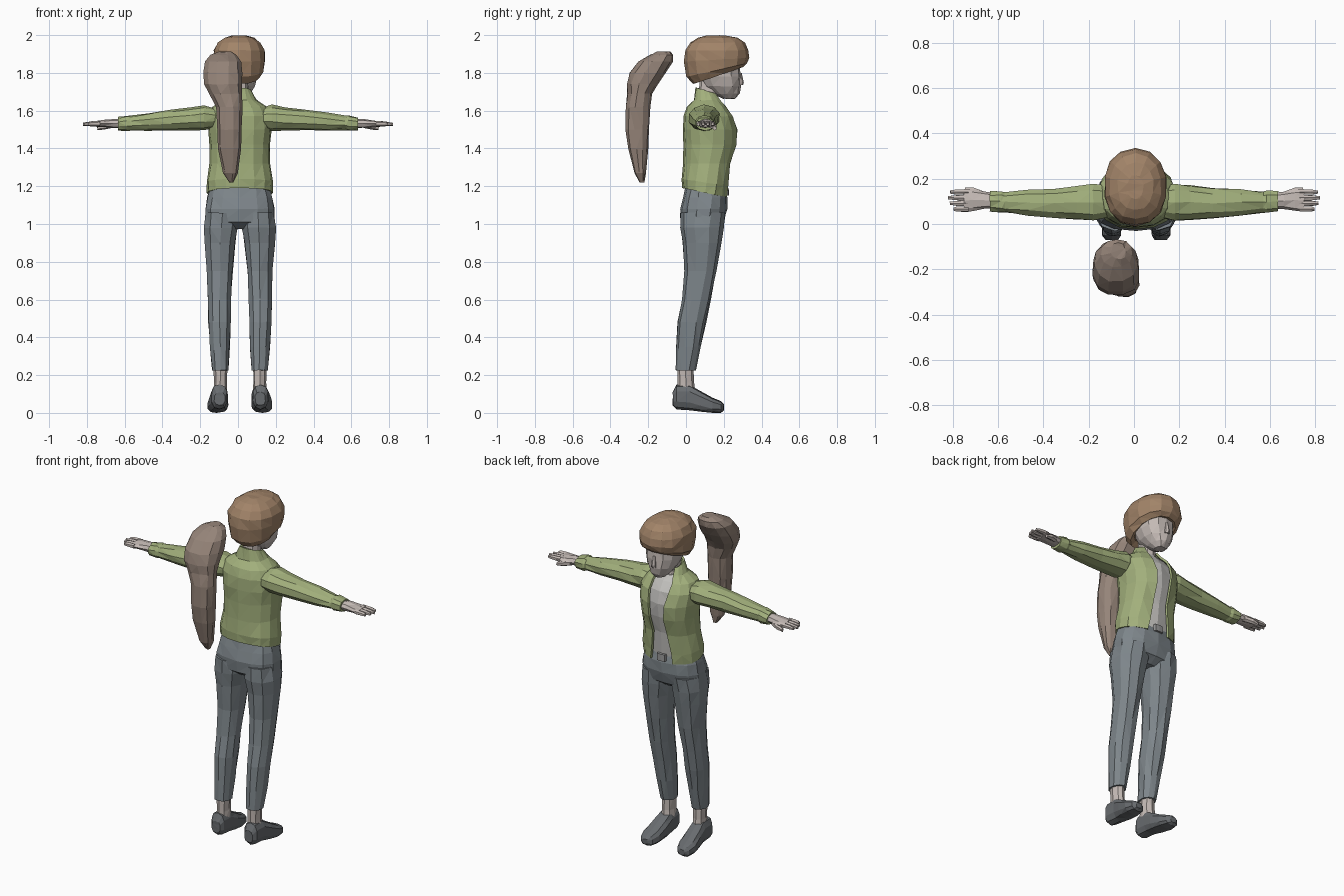
import bpy, bmesh, math, random
random.seed(4)

COLORS = {
    "hair": (0.36, 0.23, 0.14), "ponytail": (0.30, 0.23, 0.19),
    "jacket": (0.36, 0.43, 0.20), "shirt": (0.55, 0.54, 0.52),
    "skin": (0.55, 0.49, 0.46), "trousers": (0.21, 0.24, 0.26),
    "shoe": (0.14, 0.15, 0.16), "buckle": (0.30, 0.30, 0.30),
}
MATS = {}
for key, rgb in COLORS.items():
    MATS[key] = bpy.data.materials.new(key)
    MATS[key].diffuse_color = (*rgb, 1)


def loft(name, mat, rows, axis="z", n=10, s=1, cx=0.0, p=0.9, jit=0.003, thick=0):
    """Rows: (t, centre a, radius a, b min, b max, tilt, gap half angle).
    t runs along axis; a and b span the cross-section."""
    bm = bmesh.new()
    rings = []
    for row in rows:
        t, ca, ra, b0, b1 = row[:5]
        tilt = row[5] if len(row) > 5 else 0
        gap = row[6] if len(row) > 6 else 0
        cb, rb = (b0 + b1) / 2, (b1 - b0) / 2
        ring = []
        for k in range(n):
            f = k / (n - 1) if gap else k / n
            th = math.pi / 2 + gap + f * (2 * math.pi - 2 * gap)
            c, d = math.cos(th), math.sin(th)
            j = lambda: random.uniform(-jit, jit)
            a = ca + ra * math.copysign(abs(c) ** p, c) + j()
            b = cb + rb * math.copysign(abs(d) ** p, d) + j()
            tt = t + tilt * (b - cb) + j() * 0.5
            x, y, z = {"z": (a, b, tt), "x": (tt, a, b), "y": (a, tt, b)}[axis]
            ring.append(bm.verts.new((cx + s * x, y, max(z, 0))))
        rings.append(ring)
    for r0, r1 in zip(rings, rings[1:]):
        for k in range(n - 1 if thick else n):
            m = (k + 1) % n
            bm.faces.new((r0[k], r0[m], r1[m], r1[k]))
    if not thick:
        bm.faces.new(rings[0][::-1])
        bm.faces.new(rings[-1])
        bmesh.ops.recalc_face_normals(bm, faces=bm.faces)
    bmesh.ops.triangulate(bm, faces=bm.faces)
    me = bpy.data.meshes.new(name)
    bm.to_mesh(me)
    bm.free()
    me.materials.append(MATS[mat])
    ob = bpy.data.objects.new(name, me)
    bpy.context.collection.objects.link(ob)
    if thick:
        mod = ob.modifiers.new("thickness", "SOLIDIFY")
        mod.thickness = thick
        mod.offset = -1
    return ob


C = 0.01  # body centre line

# Head, nose and neck
loft("head", "skin", [
    (1.663, 0, .028, .20, .262), (1.69, 0, .055, .145, .284), (1.73, 0, .08, .10, .292),
    (1.78, 0, .095, .07, .292), (1.86, 0, .10, .06, .285), (1.92, 0, .08, .08, .25)], cx=C, n=12)
loft("nose", "skin", [
    (1.735, 0, .016, .27, .302), (1.75, 0, .016, .27, .306), (1.80, 0, .008, .27, .295)],
    cx=C, n=6, jit=0)
loft("neck", "skin", [
    (1.56, 0, .06, .055, .19), (1.66, 0, .048, .065, .17), (1.76, 0, .046, .075, .18)], cx=C)

# Bowl of hair with a raised fringe, and the ponytail behind it
loft("hair", "hair", [
    (1.80, 0, .085, .06, .27, .30), (1.785, 0, .105, .035, .30, .34), (1.815, 0, .13, .002, .325, .22),
    (1.87, 0, .139, -.01, .335, .06), (1.92, 0, .136, -.005, .33), (1.96, 0, .115, .02, .31),
    (1.985, 0, .08, .06, .27), (1.998, 0, .035, .11, .215)], cx=C - .003, n=14)
loft("ponytail", "ponytail", [
    (1.22, -.035, .012, -.245, -.22), (1.27, -.04, .04, -.275, -.21), (1.40, -.045, .06, -.31, -.20),
    (1.50, -.045, .065, -.325, -.195), (1.62, -.045, .07, -.323, -.19), (1.69, -.065, .088, -.312, -.18),
    (1.74, -.08, .10, -.315, -.15), (1.80, -.08, .105, -.30, -.105), (1.86, -.08, .095, -.255, -.07),
    (1.895, -.075, .07, -.19, -.066), (1.912, -.07, .035, -.155, -.085)], n=11)

# Shirt under the open jacket
loft("shirt", "shirt", [
    (1.17, 0, .16, 0, .208), (1.32, 0, .145, .005, .222), (1.42, 0, .143, .005, .247),
    (1.50, 0, .155, .005, .252), (1.57, 0, .15, .01, .235), (1.62, 0, .12, .025, .20),
    (1.65, 0, .065, .05, .175)], cx=C, n=12)
loft("jacket", "jacket", [
    (1.165, 0, .176, -.02, .225, -.2, .38), (1.22, 0, .178, -.022, .228, -.15, .33),
    (1.32, 0, .162, -.014, .24, 0, .27), (1.42, 0, .16, -.016, .27, 0, .25),
    (1.50, 0, .170, -.018, .275, 0, .27), (1.57, 0, .172, -.012, .252, 0, .33),
    (1.62, 0, .145, .005, .22, 0, .42), (1.655, 0, .09, .04, .195, 0, .6),
    (1.705, 0, .06, .05, .17, -.3, .8)], cx=C, n=15, thick=.012)

# Hips and belt buckle
loft("hips", "trousers", [
    (.975, 0, .13, .03, .15), (1.01, 0, .185, -.025, .20), (1.08, 0, .186, -.032, .218),
    (1.14, 0, .175, -.018, .218), (1.20, 0, .16, 0, .20)], cx=C, n=14, p=.8)
loft("belt_buckle", "buckle", [
    (1.15, 0, .028, .195, .228), (1.19, 0, .028, .195, .226)], cx=C, n=8, p=.4, jit=0)

for s, side in ((1, "right"), (-1, "left")):
    # Leg, ankle and shoe
    loft(side + "_trouser_leg", "trousers", [
        (.225, .103, .044, -.055, .05), (.35, .106, .054, -.052, .08), (.48, .108, .061, -.045, .105),
        (.60, .108, .063, -.022, .13), (.75, .106, .070, -.006, .16), (.90, .105, .083, -.016, .188),
        (.98, .101, .093, -.03, .20), (1.06, .094, .09, -.03, .21)], s=s, cx=C, n=10)
    loft(side + "_ankle", "skin", [
        (.10, .104, .037, -.045, .05), (.16, .104, .034, -.045, .04), (.25, .104, .036, -.045, .04)],
        s=s, cx=C, n=8)
    loft(side + "_shoe", "shoe", [
        (-.07, .108, .028, .04, .11), (-.05, .108, .042, .02, .15), (.02, .108, .045, .015, .15),
        (.075, .112, .052, .008, .118), (.14, .118, .055, 0, .08), (.185, .121, .04, 0, .06),
        (.20, .122, .02, .012, .045)], axis="y", s=s, cx=C, n=10, p=.75, jit=.002)
    # Sleeve with cuff
    loft(side + "_sleeve", "jacket", [
        (.11, .10, .07, 1.51, 1.61), (.18, .096, .084, 1.495, 1.63), (.25, .094, .078, 1.497, 1.617),
        (.35, .092, .068, 1.495, 1.605), (.47, .095, .058, 1.493, 1.588), (.57, .096, .046, 1.495, 1.572),
        (.585, .098, .05, 1.492, 1.575), (.635, .10, .046, 1.495, 1.565)], axis="x", s=s, n=10)
    # Hand: palm, four fingers and a thumb
    loft(side + "_palm", "skin", [
        (.60, .10, .034, 1.508, 1.556), (.66, .104, .038, 1.508, 1.556), (.71, .105, .048, 1.512, 1.55),
        (.75, .103, .05, 1.515, 1.545)], axis="x", s=s, n=8, jit=.002)
    for i, tip in enumerate((.795, .812, .82, .81)):
        y = .066 + i * .025
        loft(f"{side}_finger_{i + 1}", "skin", [
            (.73, y, .013, 1.517, 1.545), (.78, y, .013, 1.518, 1.543), (tip, y, .008, 1.52, 1.536)],
            axis="x", s=s, n=6, jit=.001)
    loft(side + "_thumb", "skin", [
        (.665, .128, .018, 1.508, 1.54), (.71, .147, .016, 1.50, 1.53), (.745, .152, .01, 1.497, 1.518)],
        axis="x", s=s, n=6, jit=.001)
